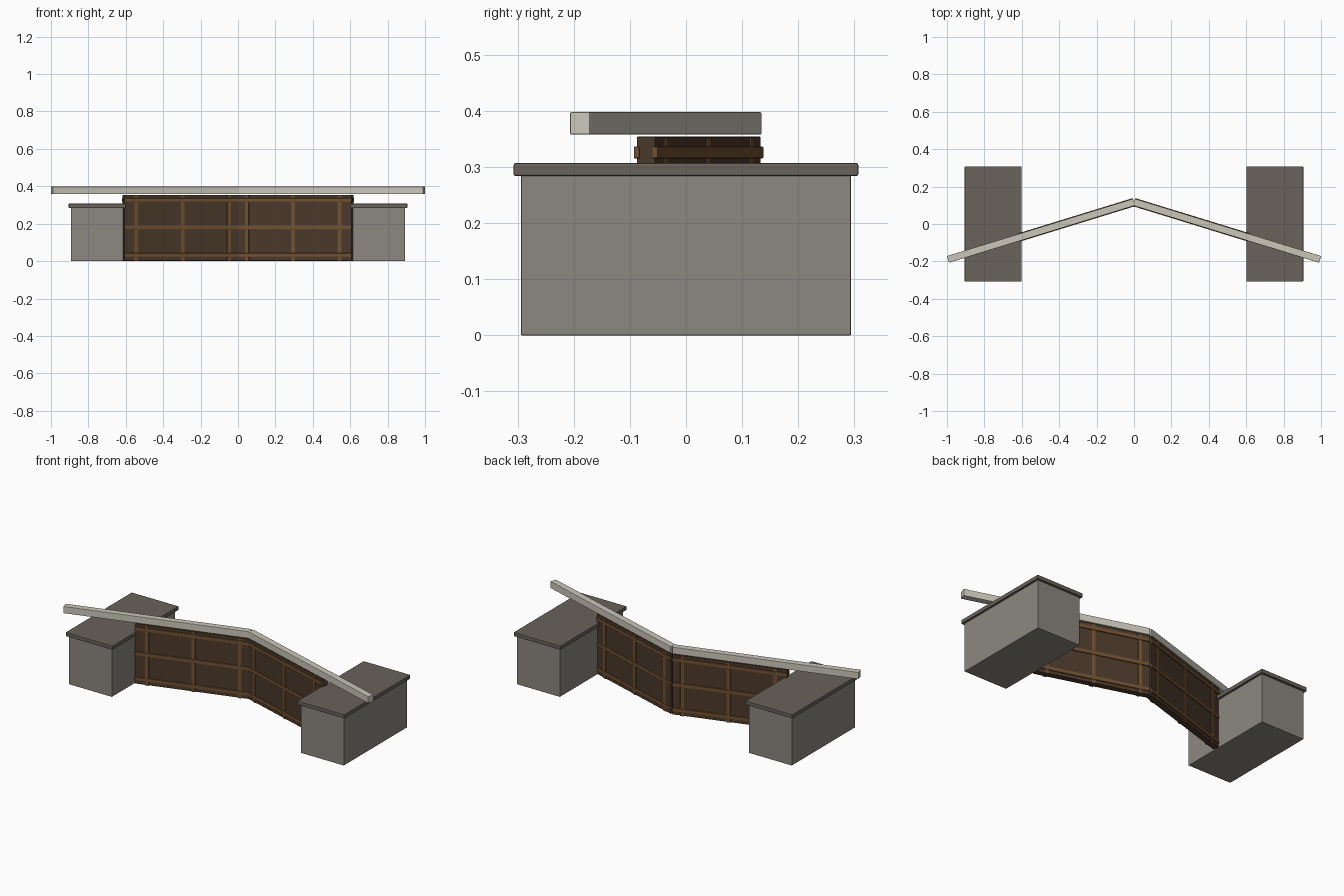
import bpy
import math
from mathutils import Matrix, Vector

if "Cube" in bpy.data.objects:
    bpy.data.objects.remove(bpy.data.objects["Cube"])


def material(name, rgb):
    """Flat colour from 0-255 display values."""
    m = bpy.data.materials.new(name)
    lin = [((c / 255 + 0.055) / 1.055) ** 2.4 for c in rgb]
    m.diffuse_color = (*lin, 1)
    m.use_nodes = True
    m.node_tree.nodes["Principled BSDF"].inputs["Base Color"].default_value = m.diffuse_color
    return m


STONE = material("pale stone", (140, 135, 128))
COPING = material("dark coping stone", (104, 98, 90))
PLANK = material("dark timber", (74, 56, 42))
BATTEN = material("brown timber", (112, 80, 49))
PAINT = material("off white paint", (202, 199, 185))


def box(name, lo, hi, mat, bevel=0.0, frame=Matrix()):
    """Box between two corners, expressed in the given frame."""
    lo, hi = Vector(lo), Vector(hi)
    size = hi - lo
    bpy.ops.mesh.primitive_cube_add(size=1)
    ob = bpy.context.object
    ob.name = name
    ob.data.transform(Matrix.Translation((lo + hi) / 2) @ Matrix.Diagonal((*size, 1)))
    ob.matrix_world = frame
    ob.data.materials.append(mat)
    if bevel:
        mod = ob.modifiers.new("soft edges", 'BEVEL')
        mod.width = bevel
        mod.segments = 2
    return ob


ANGLE = math.radians(17.1)
LEAF = 0.64            # length of a gate leaf
HALF = 0.017           # half thickness of a leaf

for side, s in (("left", -1), ("right", 1)):
    # Masonry abutment with overhanging coping
    x0, x1 = sorted((s * 0.613, s * 0.893))
    box(f"{side}_abutment", (x0, -0.294, 0), (x1, 0.294, 0.285), STONE, 0.002)
    box(f"{side}_coping", (x0 - 0.012, -0.307, 0.284), (x1 + 0.012, 0.307, 0.307),
        COPING, 0.003)

    # Leaf frame: local x runs from the mitre outwards, local y is the thickness
    frame = Matrix.Translation((0, 0.117, 0)) @ Matrix.Rotation(-s * ANGLE, 4, 'Z')

    def leaf_box(name, a, b, y0, y1, z0, z1, mat, bevel):
        xa, xb = sorted((s * a, s * b))
        return box(f"{side}_{name}", (xa, y0, z0), (xb, y1, z1), mat, bevel, frame)

    # Planked gate leaf and balance beam
    leaf_box("gate_leaf", 0, LEAF, -HALF, HALF, 0.002, 0.354, PLANK, 0.001)
    leaf_box("balance_beam", 0, 1.041, -0.0187, 0.0187, 0.358, 0.398, PAINT, 0.002)

    # Battens on both faces of the leaf
    for face, f in (("front", -1), ("back", 1)):
        y0, y1 = sorted((f * 0.012, f * 0.0225))
        for i, z in enumerate((0.032, 0.18, 0.326)):
            leaf_box(f"{face}_rail_{i + 1}", 0.0, LEAF + 0.003, y0, y1,
                     z - 0.0105, z + 0.0105, BATTEN, 0.002)
        y0, y1 = sorted((f * 0.012, f * 0.020))
        for i, x in enumerate((0.055, 0.314, 0.574)):
            leaf_box(f"{face}_post_{i + 1}", x - 0.0105, x + 0.0105, y0, y1,
                     0.0, 0.352, BATTEN, 0.001)
